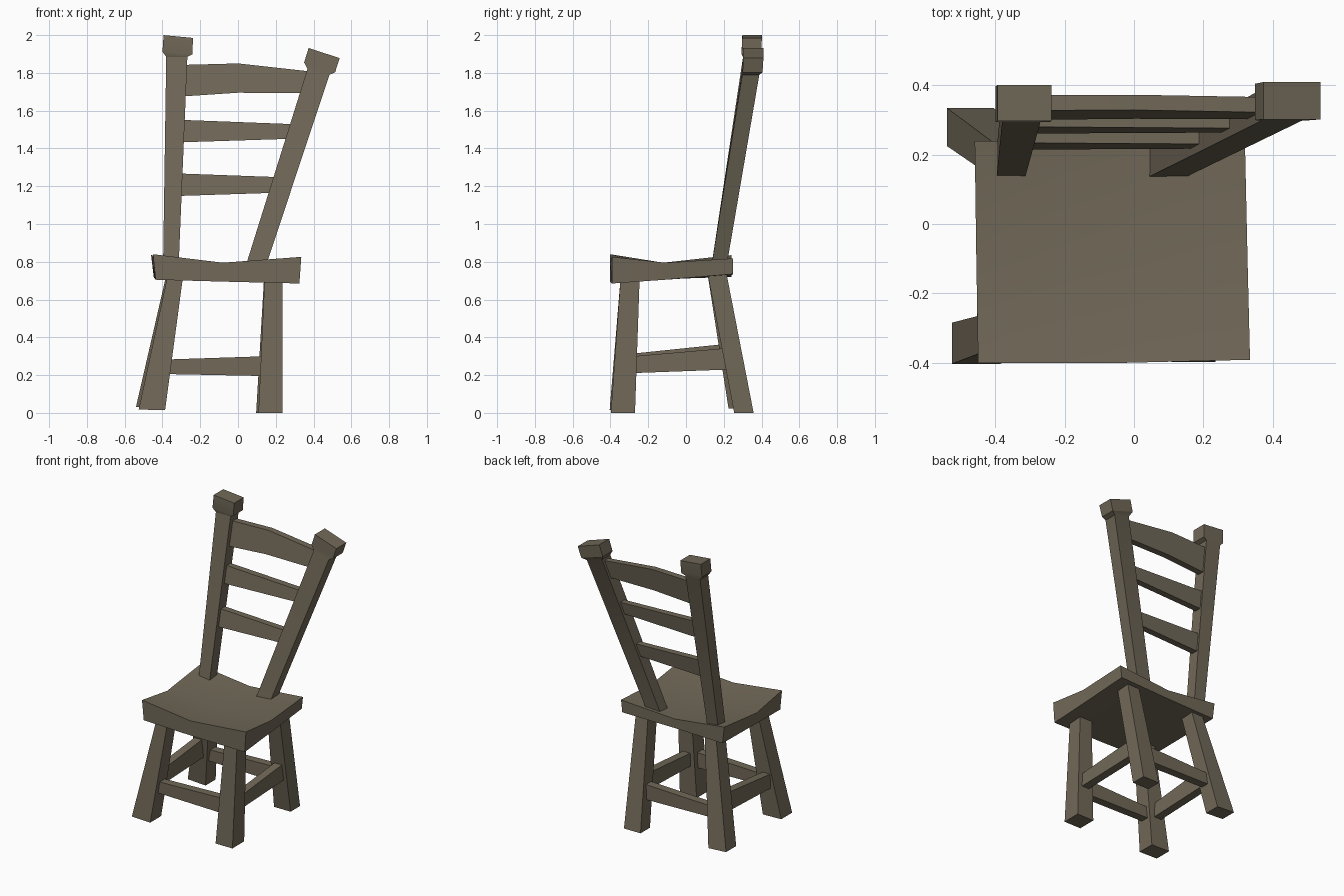
import bpy
import bmesh

default = bpy.data.objects.get("Cube")
if default:
    bpy.data.objects.remove(default, do_unlink=True)

COLOUR = (0.165, 0.140, 0.098, 1.0)
wood = bpy.data.materials.new("weathered_wood")
wood.use_nodes = True
wood.diffuse_color = COLOUR
bsdf = wood.node_tree.nodes["Principled BSDF"]
bsdf.inputs["Base Color"].default_value = COLOUR
bsdf.inputs["Roughness"].default_value = 0.9


def loft(name, rings):
    """Skin matching rings of points and close both ends."""
    bm = bmesh.new()
    rows = [[bm.verts.new(p) for p in ring] for ring in rings]
    for a, b in zip(rows, rows[1:]):
        for i in range(len(a)):
            j = (i + 1) % len(a)
            bm.faces.new((a[i], a[j], b[j], b[i]))
    bm.faces.new(rows[0])
    bm.faces.new(rows[-1])
    bmesh.ops.recalc_face_normals(bm, faces=bm.faces)
    mesh = bpy.data.meshes.new(name)
    bm.to_mesh(mesh)
    bm.free()
    mesh.materials.append(wood)
    obj = bpy.data.objects.new(name, mesh)
    bpy.context.collection.objects.link(obj)
    bpy.ops.object.select_all(action="DESELECT")
    obj.select_set(True)
    bpy.context.view_layer.objects.active = obj
    bpy.ops.object.shade_smooth_by_angle()
    return obj


def level(x0, x1, y0, y1, z0, z1):
    """Rectangular section of an upright, z0 at its x0 side and z1 at x1."""
    return [(x0, y0, z0), (x1, y0, z1), (x1, y1, z1), (x0, y1, z0)]


def slat_section(x, low, high, half=0.022):
    """Section of a back slat, leaning with the posts."""
    def lean(z):
        return 0.180 + (z - 0.8) * 0.163
    return [(x, lean(low) - half, low), (x, lean(low) + half, low),
            (x, lean(high) + half, high), (x, lean(high) - half, high)]


def seat_section(y, xs, tops, bottoms):
    """Dished section across the seat."""
    over = [(x, y + s, z) for x, z, s in zip(xs, tops, (0, 0, 0.01))]
    under = [(x * 0.97, y + s, z) for x, z, s in zip(xs, bottoms, (0, 0, 0.01))]
    return over + under[::-1]


# Seat, sagging towards its middle
loft("seat", [
    seat_section(-0.402, (-0.450, -0.08, 0.335), (0.840, 0.795, 0.826), (0.705, 0.695, 0.685)),
    seat_section(-0.120, (-0.455, -0.08, 0.328), (0.795, 0.770, 0.795), (0.712, 0.708, 0.705)),
    seat_section(0.240, (-0.460, -0.08, 0.320), (0.835, 0.790, 0.818), (0.720, 0.728, 0.735)),
])

# Splayed, uneven legs
loft("front_left_leg", [level(0.108, 0.236, -0.398, -0.270, 0, 0),
                        level(0.142, 0.236, -0.345, -0.245, 0.73, 0.73)])
loft("back_left_leg", [level(0.096, 0.222, 0.255, 0.358, 0, 0),
                       level(0.140, 0.232, 0.112, 0.212, 0.75, 0.75)])
loft("front_right_leg", [level(-0.526, -0.386, -0.404, -0.285, 0.018, 0.014),
                         level(-0.372, -0.290, -0.345, -0.245, 0.73, 0.73)])
loft("back_right_leg", [level(-0.540, -0.405, 0.225, 0.335, 0.032, 0.024),
                        level(-0.375, -0.290, 0.112, 0.212, 0.75, 0.75)])

# Stretchers running front to back: name, x at front and back, heights
for side, xf, xb, heights in (("left", 0.178, 0.172, (0.210, 0.298, 0.230, 0.345)),
                              ("right", -0.425, -0.425, (0.215, 0.312, 0.235, 0.368))):
    f0, f1, b0, b1 = heights
    w = 0.028
    loft(side + "_stretcher", [
        [(x - w, y, lo), (x + w, y, lo), (x + w, y, hi), (x - w, y, hi)]
        for x, y, lo, hi in ((xf, -0.30, f0, f1), (xb, 0.24, b0, b1))])

# Stretchers running side to side
for place, y in (("front", -0.325), ("back", 0.245)):
    w = 0.028
    loft(place + "_stretcher", [
        [(x, y - w, lo), (x, y + w, lo), (x, y + w, hi), (x, y - w, hi)]
        for x, lo, hi in ((-0.40, 0.206, 0.282), (0.15, 0.195, 0.300))])

# Back posts with flared block caps
loft("right_post", [
    level(-0.397, -0.315, 0.132, 0.210, 0.76, 0.76),
    level(-0.380, -0.268, 0.302, 0.390, 1.885, 1.885),
    level(-0.400, -0.242, 0.294, 0.397, 1.912, 1.898),
    level(-0.394, -0.238, 0.298, 0.402, 2.000, 1.985),
])
loft("left_post", [
    level(0.035, 0.142, 0.132, 0.212, 0.76, 0.76),
    level(0.368, 0.484, 0.298, 0.388, 1.822, 1.790),
    level(0.350, 0.514, 0.300, 0.405, 1.855, 1.803),
    level(0.374, 0.538, 0.302, 0.410, 1.932, 1.878),
])

# Back slats
loft("top_rail", [slat_section(-0.30, 1.675, 1.842), slat_section(0, 1.695, 1.850),
                  slat_section(0.38, 1.693, 1.808)])
loft("middle_slat", [slat_section(-0.32, 1.432, 1.552), slat_section(0.31, 1.452, 1.528)])
loft("lower_slat", [slat_section(-0.33, 1.148, 1.268), slat_section(0.22, 1.166, 1.248)])
